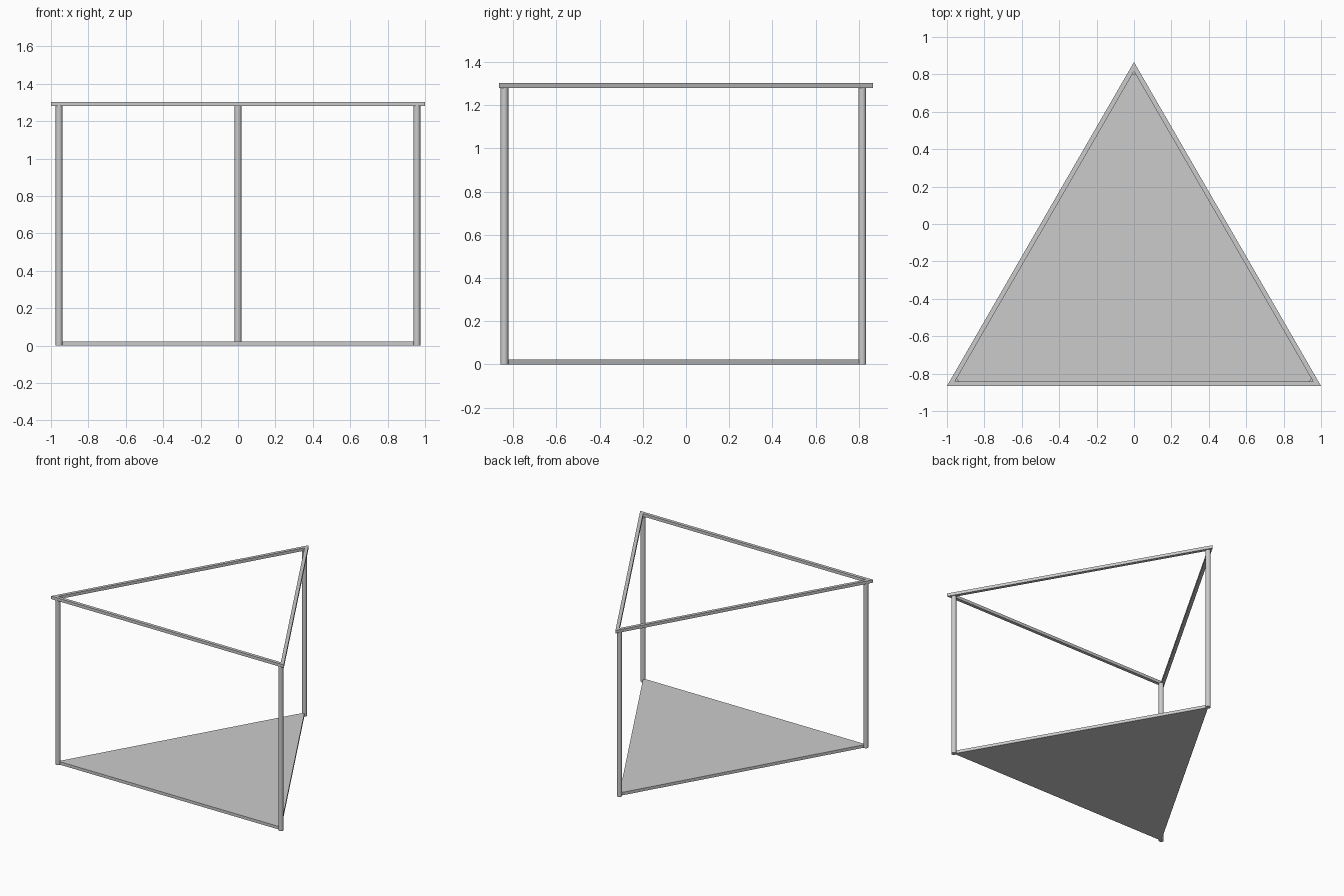
import bpy
import bmesh
from math import radians, sin, cos

cube = bpy.data.objects.get("Cube")
if cube:
    bpy.data.objects.remove(cube, do_unlink=True)

# One plain grey for everything
grey = bpy.data.materials.new("light grey")
grey.use_nodes = True
grey.diffuse_color = (0.6, 0.6, 0.6, 1)
grey.node_tree.nodes["Principled BSDF"].inputs["Base Color"].default_value = (0.6, 0.6, 0.6, 1)

HALF_HEIGHT = 0.866
BAR = 0.025          # width of the frame bars
THICK = 0.023        # thickness of base and frame
TOP = 1.303
POST_RADIUS = 0.018


def triangle(inset):
    """Corners of the plan triangle, moved inwards by inset."""
    side = 1 - inset * 3 ** 0.5
    low = -HALF_HEIGHT + inset
    return [(-side, low), (side, low), (0, HALF_HEIGHT - 2 * inset)]


def make_object(name, bm):
    bmesh.ops.recalc_face_normals(bm, faces=bm.faces)
    mesh = bpy.data.meshes.new(name)
    bm.to_mesh(mesh)
    bm.free()
    mesh.materials.append(grey)
    obj = bpy.data.objects.new(name, mesh)
    bpy.context.collection.objects.link(obj)
    return obj


def ring(bm, points, z):
    return [bm.verts.new((x, y, z)) for x, y in points]


def bridge(bm, a, b):
    for i in range(len(a)):
        j = (i + 1) % len(a)
        bm.faces.new((a[i], a[j], b[j], b[i]))


def prism(name, points, z0, z1):
    bm = bmesh.new()
    low, high = ring(bm, points, z0), ring(bm, points, z1)
    bridge(bm, low, high)
    bm.faces.new(low)
    bm.faces.new(high)
    return make_object(name, bm)


# Base plate, with its corners on the post centres
corners = triangle(BAR)
prism("base_plate", corners, 0, THICK)

# Open triangular frame on top
bm = bmesh.new()
loops = [ring(bm, triangle(inset), z) for inset, z in
         ((0, TOP - THICK), (0, TOP), (BAR, TOP), (BAR, TOP - THICK))]
for i in range(4):
    bridge(bm, loops[i], loops[(i + 1) % 4])
make_object("top_frame", bm)

# Round posts at the three corners
SIDES = 16
for name, (cx, cy) in zip(("right_post", "left_post", "back_post"), corners):
    circle = [(cx + POST_RADIUS * cos(radians(360 * i / SIDES)),
               cy + POST_RADIUS * sin(radians(360 * i / SIDES))) for i in range(SIDES)]
    post = prism(name, circle, 0, TOP - THICK)
    bpy.ops.object.select_all(action="DESELECT")
    post.select_set(True)
    bpy.context.view_layer.objects.active = post
    bpy.ops.object.shade_smooth_by_angle(angle=radians(35))
